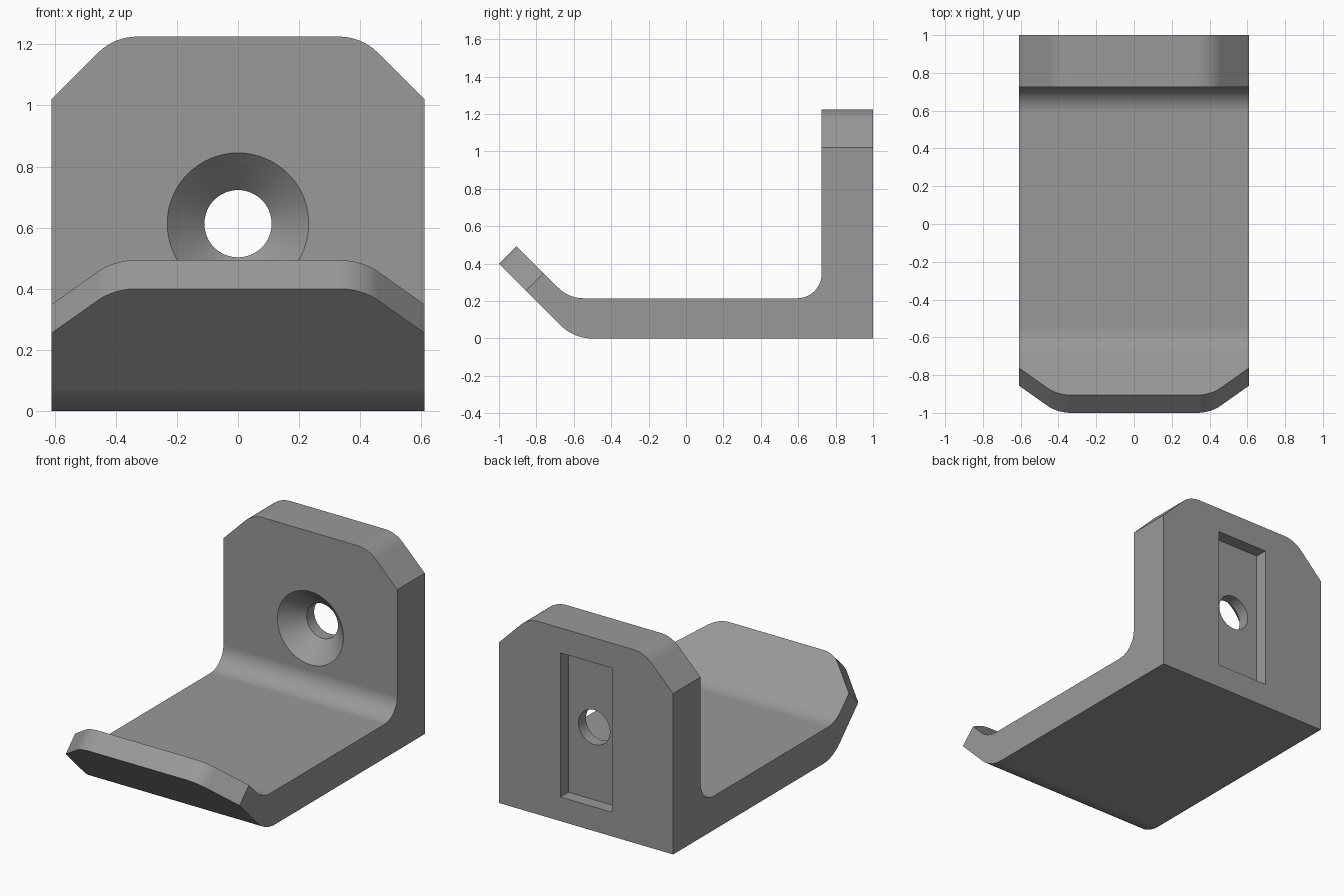
import bpy, bmesh, math
from mathutils import Vector, Matrix

if "Cube" in bpy.data.objects:
    bpy.data.objects.remove(bpy.data.objects["Cube"])

HALF = 0.61          # half width of the bracket
INNER, HEIGHT = 0.725, 1.225   # front face and top of the back plate


def arc(prev, corner, nxt, r, n=12):
    """Points of a fillet of radius r at a corner, tangent to both sides."""
    p, c, q = Vector(prev), Vector(corner), Vector(nxt)
    a, b = (p - c).normalized(), (q - c).normalized()
    half = a.angle(b) / 2
    centre = c + (a + b).normalized() * (r / math.sin(half))
    start = c + a * (r / math.tan(half)) - centre
    end = c + b * (r / math.tan(half)) - centre
    total = start.angle(end)
    pts = []
    for i in range(n + 1):
        t = i / n
        v = (start * math.sin((1 - t) * total) + end * math.sin(t * total)) / math.sin(total)
        pts.append(tuple(centre + v))
    return pts


def finish(name, bm):
    bmesh.ops.recalc_face_normals(bm, faces=bm.faces)
    mesh = bpy.data.meshes.new(name)
    bm.to_mesh(mesh)
    bm.free()
    ob = bpy.data.objects.new(name, mesh)
    bpy.context.collection.objects.link(ob)
    return ob


def loft(name, rings):
    """Closed solid through rings with equal point counts."""
    bm = bmesh.new()
    rows = [[bm.verts.new(p) for p in ring] for ring in rings]
    n = len(rows[0])
    for lo, hi in zip(rows, rows[1:]):
        for i in range(n):
            j = (i + 1) % n
            bm.faces.new((lo[i], lo[j], hi[j], hi[i]))
    bm.faces.new(rows[0][::-1])
    bm.faces.new(rows[-1])
    return finish(name, bm)


def prism(name, pts, z0, z1, frame):
    return loft(name, [[frame @ Vector((x, y, z)) for x, y in pts] for z in (z0, z1)])


def frame(x, y, z, origin):
    m = Matrix((x, y, z)).transposed().to_4x4()
    m.translation = origin
    return m


def cut(ob, cutter):
    mod = ob.modifiers.new("cut", 'BOOLEAN')
    mod.operation, mod.solver, mod.object = 'DIFFERENCE', 'EXACT', cutter
    bpy.context.view_layer.objects.active = ob
    bpy.ops.object.modifier_apply(modifier=mod.name)
    bpy.data.objects.remove(cutter, do_unlink=True)


# Bracket body: side profile extruded across the width
tip_out, tip_in = (-1.0, 0.40), (-0.906, 0.494)
bend_out, bend_in = (-0.60, 0.0), (-0.627, 0.215)
heel, inside = (1.0, 0.0), (INNER, 0.215)
profile = [tip_out, *arc(tip_out, bend_out, heel, 0.24), heel,
           (1.0, HEIGHT), (INNER, HEIGHT),
           *arc((INNER, HEIGHT), inside, bend_in, 0.13),
           *arc(inside, bend_in, tip_in, 0.19), tip_in]
side = frame((0, 1, 0), (0, 0, 1), (1, 0, 0), (0, 0, 0))
body = prism("wall_hook", profile, -HALF, HALF, side)

# Chamfered and rounded corners on the back plate and on the lip
s = math.sqrt(0.5)
plate_top = frame((1, 0, 0), (0, 0, 1), (0, -1, 0), (0, 1, HEIGHT))
lip_tip = frame((1, 0, 0), (0, -s, s), (0, -s, -s), (0, *tip_out))
corner = [(0.70, -0.295), *arc((0.70, -0.295), (0.405, 0), (0, 0), 0.18),
          (0.33, 0.1), (0.70, 0.1)]
for place in (plate_top, lip_tip):
    for sign in (1, -1):
        cut(body, prism("corner_cutter", [(sign * x, t) for x, t in corner],
                        -0.3 if place is lip_tip else -0.1,
                        0.1 if place is lip_tip else 0.4, place))

# Rectangular recess in the back
recess = [(-0.18, 0.153), (0.18, 0.153), (0.18, 1.067), (-0.18, 1.067)]
upright = frame((1, 0, 0), (0, 0, 1), (0, -1, 0), (0, 0, 0))
cut(body, prism("recess_cutter", recess, -1.1, -0.92, upright))

# Countersunk screw hole
N = 64
rings = [[(r * math.cos(math.tau * i / N), y, 0.613 + r * math.sin(math.tau * i / N))
          for i in range(N)]
         for y, r in ((0.695, 0.262), (0.845, 0.11), (1.1, 0.11))]
cut(body, loft("screw_hole_cutter", rings))

# Single grey finish, smooth fillets with crisp edges
grey = bpy.data.materials.new("grey")
grey.diffuse_color = (0.32, 0.32, 0.32, 1)
grey.use_nodes = True
grey.node_tree.nodes["Principled BSDF"].inputs["Base Color"].default_value = grey.diffuse_color
body.data.materials.clear()
body.data.materials.append(grey)
for poly in body.data.polygons:
    poly.material_index = 0
bpy.context.view_layer.objects.active = body
body.select_set(True)
bpy.ops.object.shade_smooth_by_angle(angle=math.radians(30))
weighted = body.modifiers.new("flat_face_normals", 'WEIGHTED_NORMAL')
weighted.keep_sharp = True
